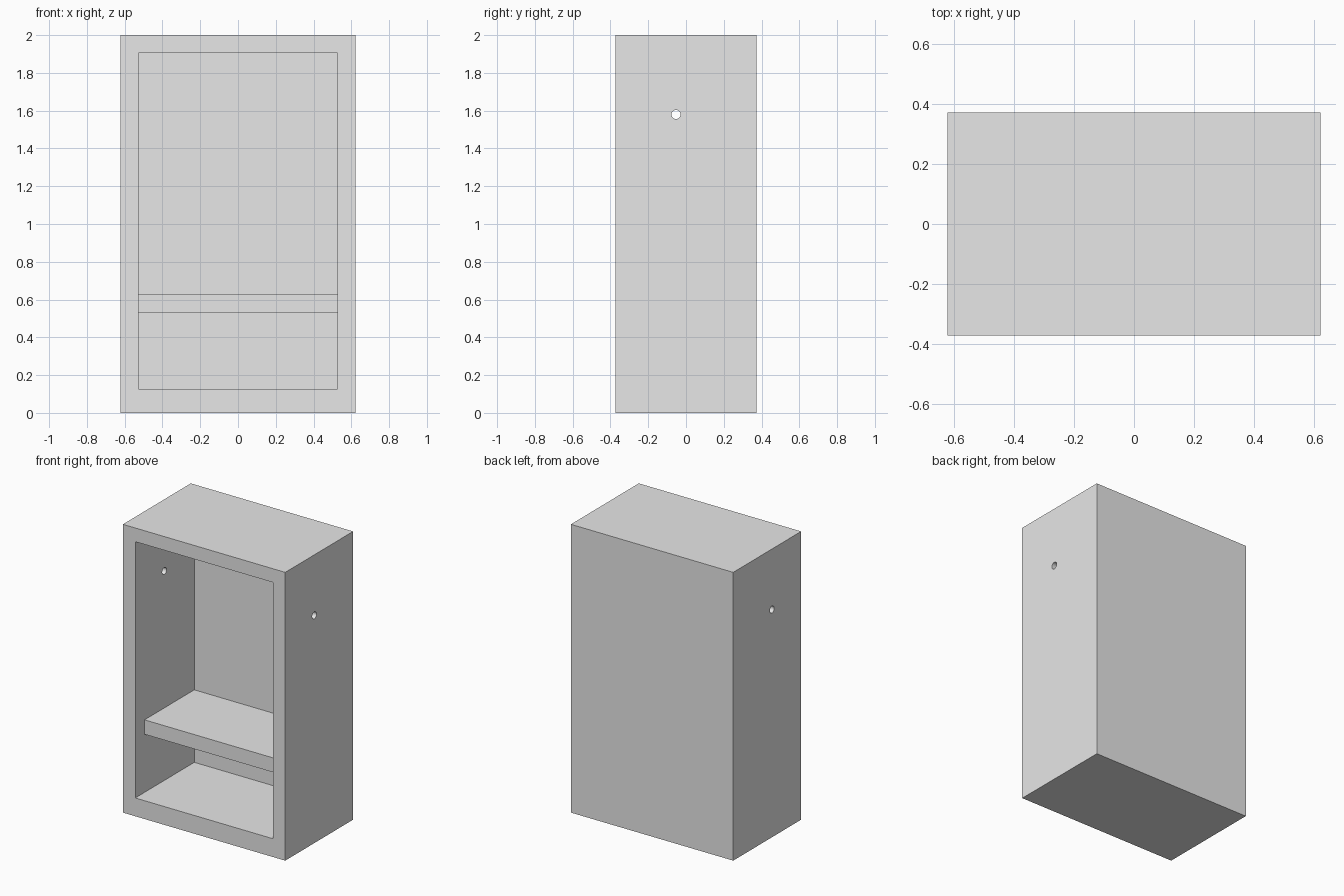
import bpy
from math import pi

if "Cube" in bpy.data.objects:
    bpy.data.objects.remove(bpy.data.objects["Cube"], do_unlink=True)

HALF_W, HALF_D, HEIGHT = 0.623, 0.372, 2.0
INNER_W, FLOOR, CEILING = 0.528, 0.127, 1.905
BACK, SHELF_FRONT = 0.275, -0.27

grey = bpy.data.materials.new("plain grey")
grey.use_nodes = True
grey.diffuse_color = (0.8, 0.8, 0.8, 1)
grey.node_tree.nodes["Principled BSDF"].inputs["Base Color"].default_value = (0.8, 0.8, 0.8, 1)


def box(name, low, high):
    """Axis-aligned box between two corners."""
    bpy.ops.mesh.primitive_cube_add(size=1, location=[(a + b) / 2 for a, b in zip(low, high)])
    ob = bpy.context.object
    ob.name = name
    ob.scale = [b - a for a, b in zip(low, high)]
    bpy.ops.object.transform_apply(location=False, rotation=False, scale=True)
    ob.data.materials.append(grey)
    return ob


def cut(target, cutter):
    """Carve the cutter out of the target, then discard the cutter."""
    cutter.hide_render = True
    mod = target.modifiers.new("cut", "BOOLEAN")
    mod.operation = "DIFFERENCE"
    mod.solver = "EXACT"
    mod.object = cutter
    bpy.ops.object.select_all(action="DESELECT")
    bpy.context.view_layer.objects.active = target
    target.select_set(True)
    bpy.ops.object.modifier_apply(modifier=mod.name)
    bpy.data.objects.remove(cutter, do_unlink=True)


# Case: a solid block hollowed out from the front
case = box("cabinet_case", (-HALF_W, -HALF_D, 0), (HALF_W, HALF_D, HEIGHT))
cut(case, box("opening_cutter", (-INNER_W, -HALF_D - 0.2, FLOOR), (INNER_W, BACK, CEILING)))

# Round hole through both side walls
bpy.ops.mesh.primitive_cylinder_add(vertices=32, radius=0.024, depth=2,
                                    location=(0, -0.053, 1.58), rotation=(0, pi / 2, 0))
bore = bpy.context.object
bore.name = "side_hole_cutter"
bore.data.materials.append(grey)
cut(case, bore)
bpy.ops.object.shade_smooth_by_angle()

# Shelf set back from the front edge
box("shelf", (-INNER_W, SHELF_FRONT, 0.53), (INNER_W, BACK, 0.63))
